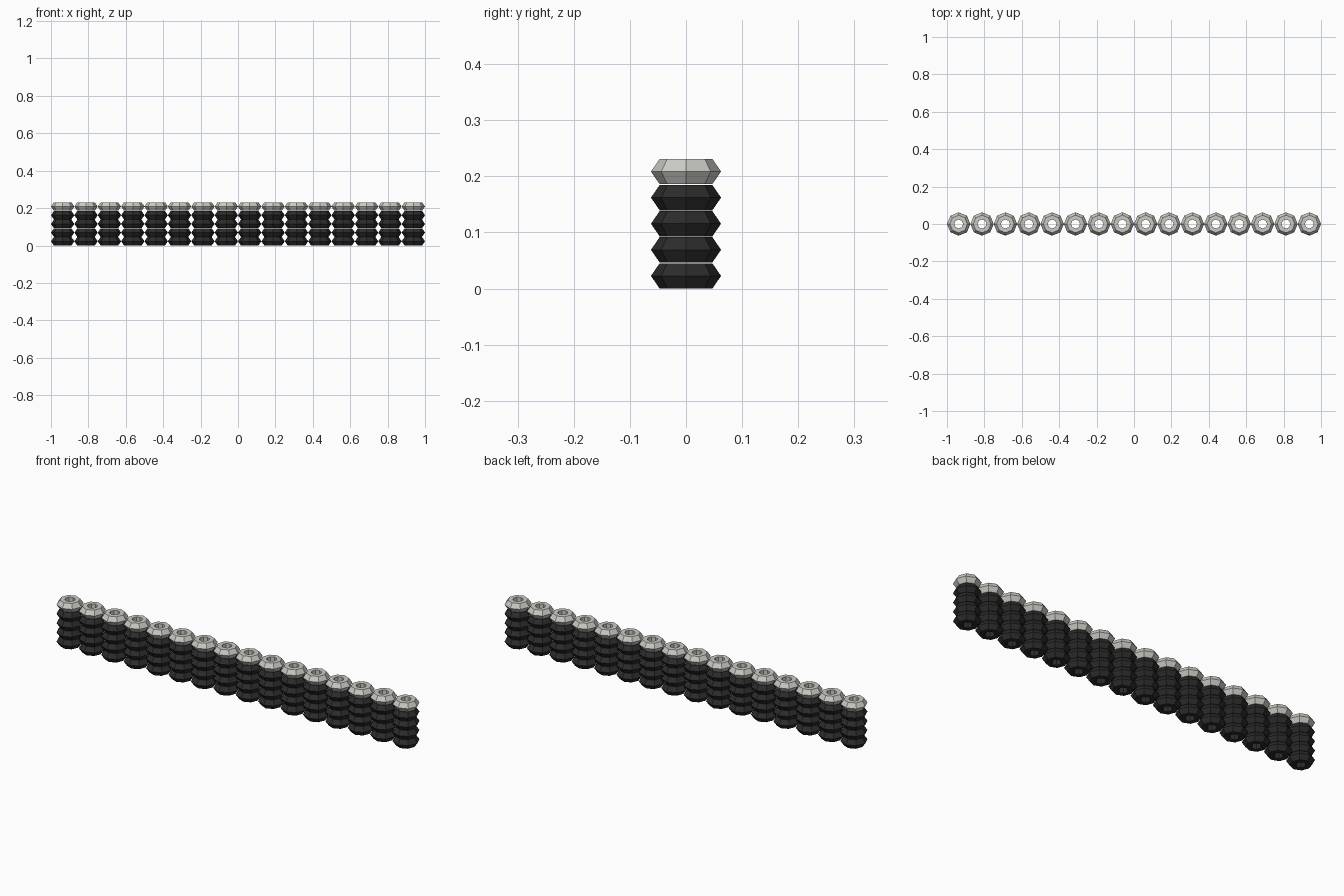
import bpy, bmesh
from math import pi, cos, sin

if "Cube" in bpy.data.objects:
    bpy.data.objects.remove(bpy.data.objects["Cube"])

COLUMNS, LAYERS, SIDES = 16, 5, 8
SPACING = 0.125          # column pitch along x
PITCH, H = 0.0465, 0.045  # layer pitch and tyre height
# Tyre cross-section (radius, height): pointed tread, flat walls, straight hole
PROFILE = [(0.047, 0), (0.0625, H / 2), (0.047, H), (0.024, H), (0.024, 0)]


def material(name, color):
    m = bpy.data.materials.new(name)
    m.diffuse_color = (*color, 1)
    m.use_nodes = True
    m.node_tree.nodes["Principled BSDF"].inputs["Base Color"].default_value = m.diffuse_color
    return m


def tyre_mesh(name, mat):
    """Eight-sided ring swept from the cross-section."""
    bm = bmesh.new()
    rings = []
    for i in range(SIDES):
        a = 2 * pi * i / SIDES
        rings.append([bm.verts.new((r * cos(a), r * sin(a), z)) for r, z in PROFILE])
    n = len(PROFILE)
    for i in range(SIDES):
        a, b = rings[i], rings[(i + 1) % SIDES]
        for j in range(n):
            k = (j + 1) % n
            bm.faces.new((a[j], b[j], b[k], a[k]))
    bmesh.ops.recalc_face_normals(bm, faces=bm.faces[:])
    me = bpy.data.meshes.new(name)
    bm.to_mesh(me)
    bm.free()
    me.materials.append(mat)
    return me


dark = tyre_mesh("dark_tyre", material("black_rubber", (0.025, 0.025, 0.026)))
light = tyre_mesh("light_tyre", material("pale_paint", (0.6, 0.6, 0.56)))

# Row of stacked tyres, the top one of each stack painted pale
for c in range(COLUMNS):
    x = (c - (COLUMNS - 1) / 2) * SPACING
    for k in range(LAYERS):
        top = k == LAYERS - 1
        name = f"{'top' if top else 'stack'}_tyre_{c + 1}_{k + 1}"
        ob = bpy.data.objects.new(name, light if top else dark)
        ob.location = (x, 0, k * PITCH)
        bpy.context.collection.objects.link(ob)
